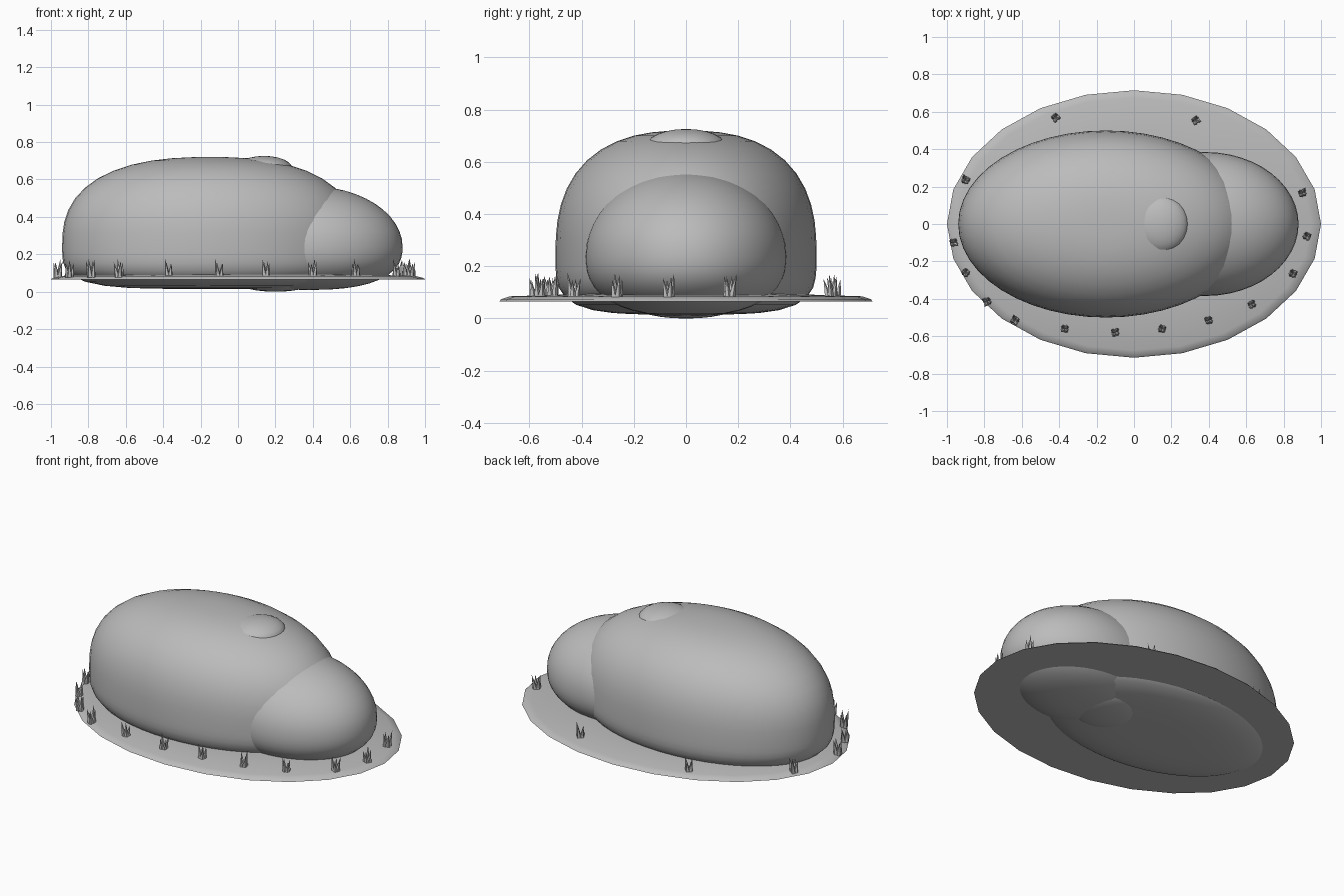
import bpy, bmesh, math, random
from mathutils import Vector, Matrix

if "Cube" in bpy.data.objects:
    bpy.data.objects.remove(bpy.data.objects["Cube"])

random.seed(4)
grey = bpy.data.materials.new("plain_grey")
grey.diffuse_color = (0.5, 0.5, 0.5, 1)
grey.use_nodes = True
grey.node_tree.nodes["Principled BSDF"].inputs["Base Color"].default_value = grey.diffuse_color


def finish(bm, name, angle=None):
    bmesh.ops.recalc_face_normals(bm, faces=bm.faces)
    me = bpy.data.meshes.new(name)
    bm.to_mesh(me)
    bm.free()
    me.materials.append(grey)
    ob = bpy.data.objects.new(name, me)
    bpy.context.collection.objects.link(ob)
    if angle:
        bpy.ops.object.select_all(action='DESELECT')
        ob.select_set(True)
        bpy.context.view_layer.objects.active = ob
        bpy.ops.object.shade_smooth_by_angle(angle=math.radians(angle))
    return ob


def boulder(name, centre, rx, ry, up, down, p_up=2.0, p_down=2.0, seg=48):
    """Rounded stone: sphere whose upper and lower halves have their own height and boxiness."""
    bm = bmesh.new()
    bmesh.ops.create_uvsphere(bm, u_segments=seg, v_segments=seg // 2, radius=1)
    for v in bm.verts:
        r, z = math.hypot(v.co.x, v.co.y), v.co.z
        p, h = (p_up, up) if z >= 0 else (p_down, down)
        s = (r ** p + abs(z) ** p) ** (-1 / p)
        v.co = Vector(centre) + Vector((v.co.x * s * rx, v.co.y * s * ry, z * s * h))
    return finish(bm, name, 60)


# stones
boulder("large_stone", (-0.15, 0, 0.25), 0.79, 0.50, 0.47, 0.235, 2.5, 4)
boulder("small_stone", (0.38, 0, 0.24), 0.50, 0.385, 0.325, 0.23, 2, 2.5)
boulder("top_bump", (0.14, 0, 0.66), 0.15, 0.155, 0.066, 0.05, seg=24)
boulder("under_bump", (0.20, 0, 0.05), 0.20, 0.20, 0.03, 0.05, seg=24)

# oval ground plate with a sloped rim
bm = bmesh.new()
rings = []
for r, z in ((1, 0.066), (0.99, 0.074), (0.945, 0.085), (0.6, 0.093)):
    rings.append([bm.verts.new((r * math.cos(k * math.tau / 24),
                                0.715 * r * math.sin(k * math.tau / 24), z)) for k in range(24)])
for a, b in zip(rings, rings[1:]):
    for k in range(24):
        n = (k + 1) % 24
        bm.faces.new((a[k], a[n], b[n], b[k]))
bm.faces.new(rings[-1])
bm.faces.new(rings[0])
finish(bm, "ground_plate", 40)

# grass tufts: a few leaning spikes each
spots = [(-.42, .57), (.33, .555), (-.90, .235), (.90, .165), (-.965, -.10), (.925, -.065),
         (-.90, -.26), (.85, -.265), (-.785, -.415), (-.635, -.515), (.63, -.43),
         (-.37, -.56), (.40, -.515), (-.10, -.58), (.15, -.56)]
bm = bmesh.new()
for x, y in spots:
    turn = random.uniform(0, math.tau)
    for k in range(4):
        a = turn + k * math.tau / 4
        h = random.uniform(0.07, 0.1)
        lean = Matrix.Rotation(random.uniform(0.1, 0.26), 4,
                               Vector((-math.sin(a), math.cos(a), 0)))
        base = Vector((x + 0.01 * math.cos(a), y + 0.01 * math.sin(a), 0.078))
        bmesh.ops.create_cone(bm, cap_ends=True, segments=5, radius1=0.015, radius2=0, depth=h,
                              matrix=Matrix.Translation(base) @ lean
                              @ Matrix.Translation((0, 0, h / 2)))
finish(bm, "grass_tufts")
